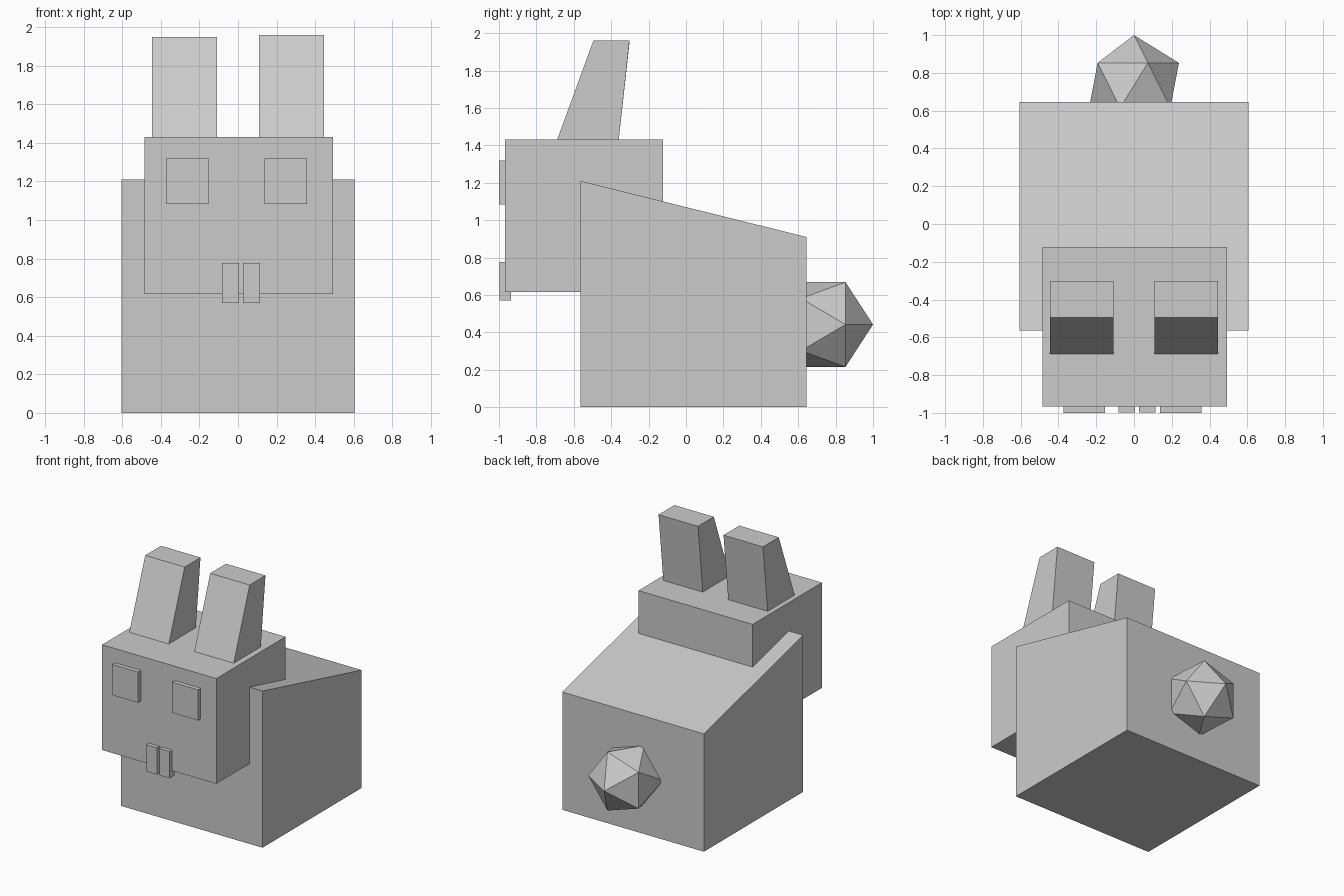
import bpy, math

if "Cube" in bpy.data.objects:
    bpy.data.objects.remove(bpy.data.objects["Cube"])


def prism(name, profile, x0, x1):
    """Extrude a (y, z) side profile from x0 to x1, profile counter-clockwise seen from +x."""
    n = len(profile)
    verts = [(x, y, z) for x in (x0, x1) for y, z in profile]
    faces = [tuple(reversed(range(n))), tuple(range(n, 2 * n))]
    faces += [(i, (i + 1) % n, n + (i + 1) % n, n + i) for i in range(n)]
    mesh = bpy.data.meshes.new(name)
    mesh.from_pydata(verts, [], faces)
    mesh.update()
    obj = bpy.data.objects.new(name, mesh)
    bpy.context.collection.objects.link(obj)
    return obj


def box(name, x0, x1, y0, y1, z0, z1):
    return prism(name, [(y0, z0), (y1, z0), (y1, z1), (y0, z1)], x0, x1)


# Body with sloping back
prism("body", [(-0.565, 0), (0.645, 0), (0.645, 0.91), (-0.565, 1.21)], -0.605, 0.605)

# Head
box("head", -0.484, 0.492, -0.967, -0.122, 0.617, 1.43)

# Leaning, tapered ears, sunk slightly into the head
for side, x0, x1, top in (("left", -0.446, -0.109, 1.95), ("right", 0.109, 0.446, 1.96)):
    prism("ear_" + side, [(-0.70, 1.40), (-0.363, 1.40), (-0.302, top), (-0.495, top)], x0, x1)

# Eyes
for side, x0 in (("left", -0.374), ("right", 0.137)):
    box("eye_" + side, x0, x0 + 0.221, -1.0, -0.935, 1.083, 1.32)

# Front teeth
for side, x0 in (("left", -0.083), ("right", 0.026)):
    box("tooth_" + side, x0, x0 + 0.088, -0.998, -0.935, 0.57, 0.777)

# Faceted tail, one point facing straight back
bpy.ops.mesh.primitive_ico_sphere_add(subdivisions=1, radius=0.266,
                                      location=(0, 0.734, 0.442),
                                      rotation=(-math.pi / 2, 0, 0))
bpy.context.object.name = "tail"
